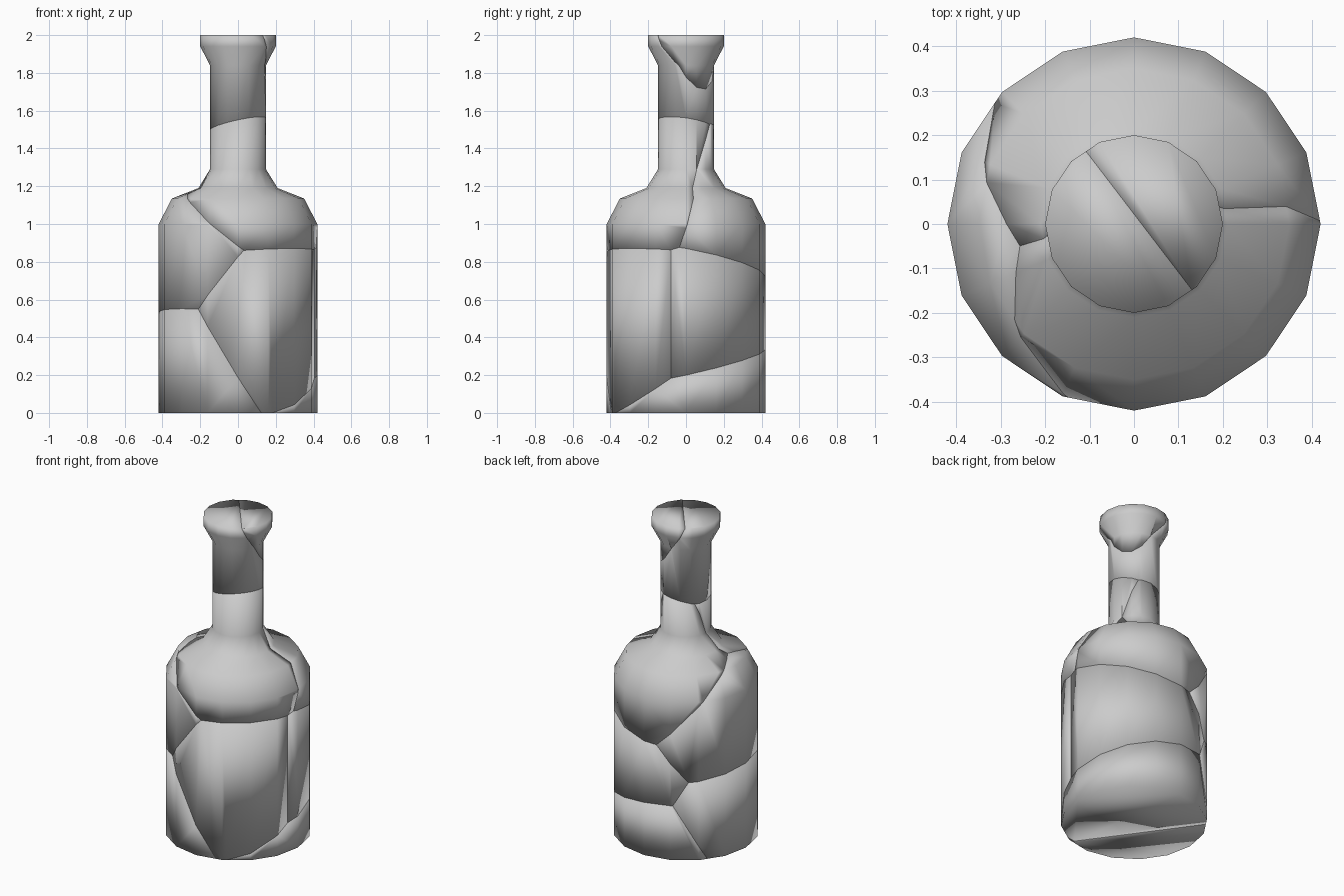
import bpy, bmesh
from math import pi, cos, sin
from mathutils import Vector

if "Cube" in bpy.data.objects:
    bpy.data.objects.remove(bpy.data.objects["Cube"])

SIDES = 16
# radius, height
PROFILE = [(0.42, 0), (0.42, 1.0), (0.35, 1.135), (0.21, 1.19), (0.148, 1.29),
           (0.148, 1.84), (0.2, 1.94), (0.2, 2.0)]

# centre point of each broken piece
SHARDS = {
    "rim_chip": (0.12, 0.08, 2.0),
    "neck_top": (-0.05, -0.05, 1.9),
    "front_shoulder": (0.1, -0.15, 1.2),
    "back_shoulder": (0.05, 0.15, 1.1),
    "left_shoulder": (-0.2, -0.05, 0.8),
    "front_body": (0.15, -0.2, 0.5),
    "back_body": (0.15, 0.04, 0.5),
    "left_base": (-0.25, -0.1, 0.25),
    "back_base": (0.1, 0.15, 0.0),
}


def solid_bottle():
    """Closed lathe of the profile."""
    bm = bmesh.new()
    rings = [[bm.verts.new((r * cos(2 * pi * i / SIDES), r * sin(2 * pi * i / SIDES), z))
              for i in range(SIDES)] for r, z in PROFILE]
    for a, b in zip(rings, rings[1:]):
        for i in range(SIDES):
            j = (i + 1) % SIDES
            bm.faces.new((a[i], a[j], b[j], b[i]))
    bm.faces.new(rings[0][::-1])
    bm.faces.new(rings[-1])
    return bm


def make_shard(name, centre):
    """Trim the bottle by the mid-plane to every other piece, capping each cut."""
    bm = solid_bottle()
    c = Vector(centre)
    for other, p in SHARDS.items():
        if other == name:
            continue
        o = Vector(p)
        bmesh.ops.bisect_plane(bm, geom=bm.verts[:] + bm.edges[:] + bm.faces[:], dist=1e-5,
                               plane_co=(c + o) / 2, plane_no=o - c, clear_outer=True)
        rim = [e for e in bm.edges if e.is_boundary]
        if rim:
            bmesh.ops.holes_fill(bm, edges=rim, sides=0)
    bmesh.ops.recalc_face_normals(bm, faces=bm.faces[:])
    for f in bm.faces:
        f.smooth = True
    mesh = bpy.data.meshes.new(name)
    bm.to_mesh(mesh)
    bm.free()
    bpy.context.collection.objects.link(bpy.data.objects.new(name, mesh))


for shard, point in SHARDS.items():
    make_shard(shard, point)
